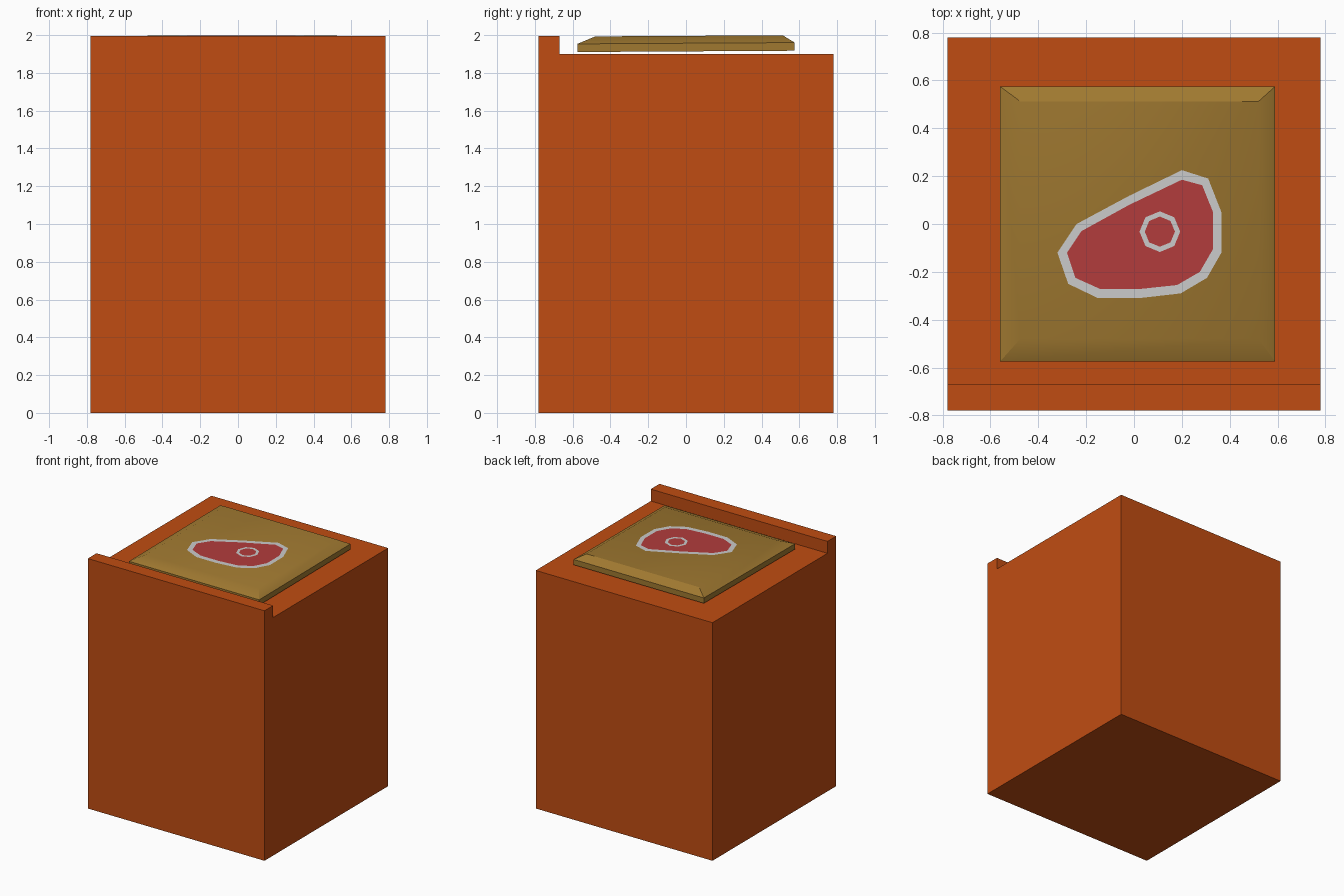
import bpy, bmesh, math

if "Cube" in bpy.data.objects:
    bpy.data.objects.remove(bpy.data.objects["Cube"])

TILT = 0.006  # slight rise of the board towards the back


def material(name, rgb):
    m = bpy.data.materials.new(name)
    m.diffuse_color = (*rgb, 1)
    m.use_nodes = True
    m.node_tree.nodes["Principled BSDF"].inputs["Base Color"].default_value = m.diffuse_color
    return m


def make(name, bm, mat=None):
    me = bpy.data.meshes.new(name)
    bm.to_mesh(me)
    bm.free()
    ob = bpy.data.objects.new(name, me)
    bpy.context.collection.objects.link(ob)
    if mat:
        me.materials.append(mat)
    return ob


def loop(bm, pts, z):
    return [bm.verts.new((x, y, z + TILT * y)) for x, y in pts]


def bridge(bm, a, b):
    n = len(a)
    for i in range(n):
        j = (i + 1) % n
        bm.faces.new((a[i], a[j], b[j], b[i]))


def rect(x0, x1, y0, y1):
    return [(x0, y0), (x1, y0), (x1, y1), (x0, y1)]


def ring(name, outer, inner, z):
    bm = bmesh.new()
    bridge(bm, loop(bm, outer, z), loop(bm, inner, z))
    return make(name, bm)


orange = material("orange", (0.53, 0.073, 0.006))
wood = material("wood", (0.35, 0.19, 0.03))
red = material("red", (0.45, 0.045, 0.045))

# Counter body: side profile with a raised front lip, extruded across x
profile = [(-0.78, 0), (0.78, 0), (0.78, 1.9), (-0.67, 1.9), (-0.67, 1.995), (-0.78, 1.995)]
bm = bmesh.new()
side = bm.faces.new([bm.verts.new((-0.78, y, z)) for y, z in profile])
ext = bmesh.ops.extrude_face_region(bm, geom=[side])
bmesh.ops.translate(bm, vec=(1.56, 0, 0),
                    verts=[v for v in ext["geom"] if isinstance(v, bmesh.types.BMVert)])
bmesh.ops.recalc_face_normals(bm, faces=bm.faces)
make("counter_body", bm, orange)

# Cutting board floating just above the counter, with sloped top edges
bm = bmesh.new()
edge = rect(-0.56, 0.59, -0.575, 0.575)
bottom = loop(bm, edge, 1.914)
middle = loop(bm, edge, 1.957)
top = loop(bm, rect(-0.475, 0.52, -0.48, 0.512), 1.996)
bridge(bm, bottom, middle)
bridge(bm, middle, top)
bm.faces.new(top)
bm.faces.new(bottom[::-1])
board = make("cutting_board", bm, wood)
bpy.context.view_layer.objects.active = board
board.select_set(True)
bpy.ops.object.shade_smooth_by_angle(angle=math.radians(30))

# Steak: red slab with a pale fat rim
fat = [(-0.24, 0.0), (-0.32, -0.12), (-0.275, -0.25), (-0.15, -0.31), (0.02, -0.31),
       (0.195, -0.29), (0.305, -0.225), (0.365, -0.12), (0.365, 0.05), (0.31, 0.19),
       (0.2, 0.225), (-0.02, 0.118)]
lean = [(-0.22, -0.03), (-0.28, -0.12), (-0.245, -0.225), (-0.14, -0.272), (0.02, -0.272),
        (0.18, -0.255), (0.275, -0.2), (0.33, -0.105), (0.33, 0.05), (0.285, 0.162),
        (0.2, 0.185), (-0.02, 0.08)]
bm = bmesh.new()
bm.faces.new(loop(bm, lean, 1.9975))
make("steak_meat", bm, red)
ring("steak_fat_rim", fat, lean, 1.9975)


# Bone ring
def octagon(r):
    return [(0.108 + r * math.cos(i * math.pi / 4), -0.032 + r * math.sin(i * math.pi / 4))
            for i in range(8)]


ring("steak_bone_ring", octagon(0.085), octagon(0.063), 1.9985)
